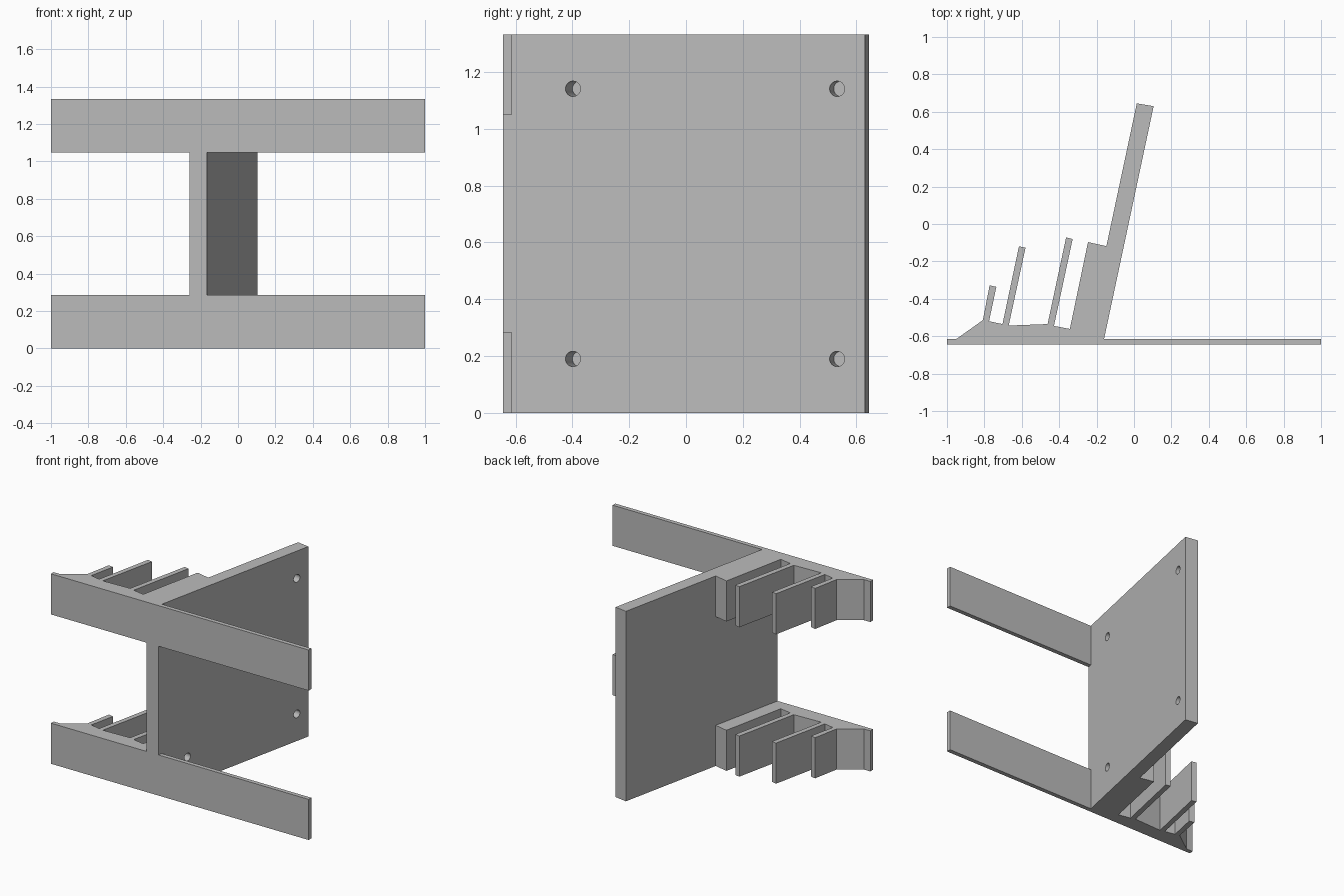
import bpy, bmesh
from math import atan2, pi
from mathutils import Vector

cube = bpy.data.objects.get("Cube")
if cube:
    bpy.data.objects.remove(cube, do_unlink=True)

HEIGHT, RAIL = 1.333, 0.285
FRONT, BACK, STRIP = -0.645, 0.645, -0.615
LEAN = 0.213                                 # x shift per unit of y along the panel

grey = bpy.data.materials.new("plain_grey")
grey.use_nodes = True
colour = (0.5, 0.5, 0.5, 1)
grey.diffuse_color = colour
grey.node_tree.nodes["Principled BSDF"].inputs["Base Color"].default_value = colour


def add_object(name, bm):
    bmesh.ops.recalc_face_normals(bm, faces=bm.faces)
    mesh = bpy.data.meshes.new(name)
    bm.to_mesh(mesh)
    bm.free()
    mesh.materials.append(grey)
    ob = bpy.data.objects.new(name, mesh)
    bpy.context.collection.objects.link(ob)
    return ob


def extrude_outline(name, points, z0, z1):
    bm = bmesh.new()
    face = bm.faces.new([bm.verts.new((x, y, z0)) for x, y in points])
    top = bmesh.ops.extrude_face_region(bm, geom=[face])["geom"]
    verts = [v for v in top if isinstance(v, bmesh.types.BMVert)]
    bmesh.ops.translate(bm, verts=verts, vec=(0, 0, z1 - z0))
    return add_object(name, bm)


def combine(target, other, operation):
    mod = target.modifiers.new(operation.lower(), "BOOLEAN")
    mod.operation, mod.solver, mod.object = operation, "EXACT", other
    bpy.context.view_layer.objects.active = target
    bpy.ops.object.modifier_apply(modifier=mod.name)
    bpy.data.objects.remove(other, do_unlink=True)


def panel_x(y):
    return 0.105 + LEAN * (y - 0.63)         # right-hand surface of the panel


def left_x(y):
    return 0.015 + LEAN * (y - BACK)         # left-hand surface of the panel


# Leaning panel, full height
panel = extrude_outline("leaning_panel_with_rails", [
    (left_x(FRONT), FRONT), (panel_x(FRONT), FRONT),
    (0.105, 0.63), (0.015, BACK)], 0, HEIGHT)

# Rails: long front strip, wedge end, three thin fins and a thick rib
rail_outline = [
    (-1, FRONT), (1, FRONT), (1, STRIP), (panel_x(STRIP), STRIP),
    (panel_x(-0.12) - 0.04, -0.119), (-0.145, -0.119), (-0.246, -0.097),
    (-0.343, -0.561), (-0.428, -0.545), (-0.328, -0.08), (-0.363, -0.072),
    (-0.462, -0.535), (-0.67, -0.543), (-0.58, -0.127), (-0.615, -0.119),
    (-0.703, -0.535), (-0.775, -0.52), (-0.736, -0.336), (-0.772, -0.328),
    (-0.808, -0.514), (-0.95, STRIP), (-1, STRIP)]
for name, z in (("lower_rail", 0), ("upper_rail", HEIGHT - RAIL)):
    combine(panel, extrude_outline(name, rail_outline, z, z + RAIL), "UNION")

# Blind screw holes, square to the panel
axis = Vector((1, -LEAN, 0)).normalized()
for y, depth in ((-0.398, 0.118), (0.532, 0.07)):
    for z in (0.19, 1.141):
        bm = bmesh.new()
        bmesh.ops.create_cone(bm, cap_ends=True, segments=32, radius1=0.027,
                              radius2=0.027, depth=2 * depth)
        bmesh.ops.transform(bm, matrix=axis.to_track_quat("Z", "Y").to_matrix().to_4x4(),
                            verts=bm.verts)
        bmesh.ops.translate(bm, verts=bm.verts, vec=(panel_x(y), y, z))
        combine(panel, add_object("screw_hole", bm), "DIFFERENCE")

# Merge flat seams left by the joins
bm = bmesh.new()
bm.from_mesh(panel.data)
bmesh.ops.remove_doubles(bm, verts=bm.verts, dist=0.0001)
bmesh.ops.dissolve_limit(bm, angle_limit=0.01, verts=bm.verts, edges=bm.edges)
bm.to_mesh(panel.data)
bm.free()

bpy.ops.object.select_all(action="DESELECT")
panel.select_set(True)
bpy.context.view_layer.objects.active = panel
bpy.ops.object.shade_smooth_by_angle(angle=pi / 6)
